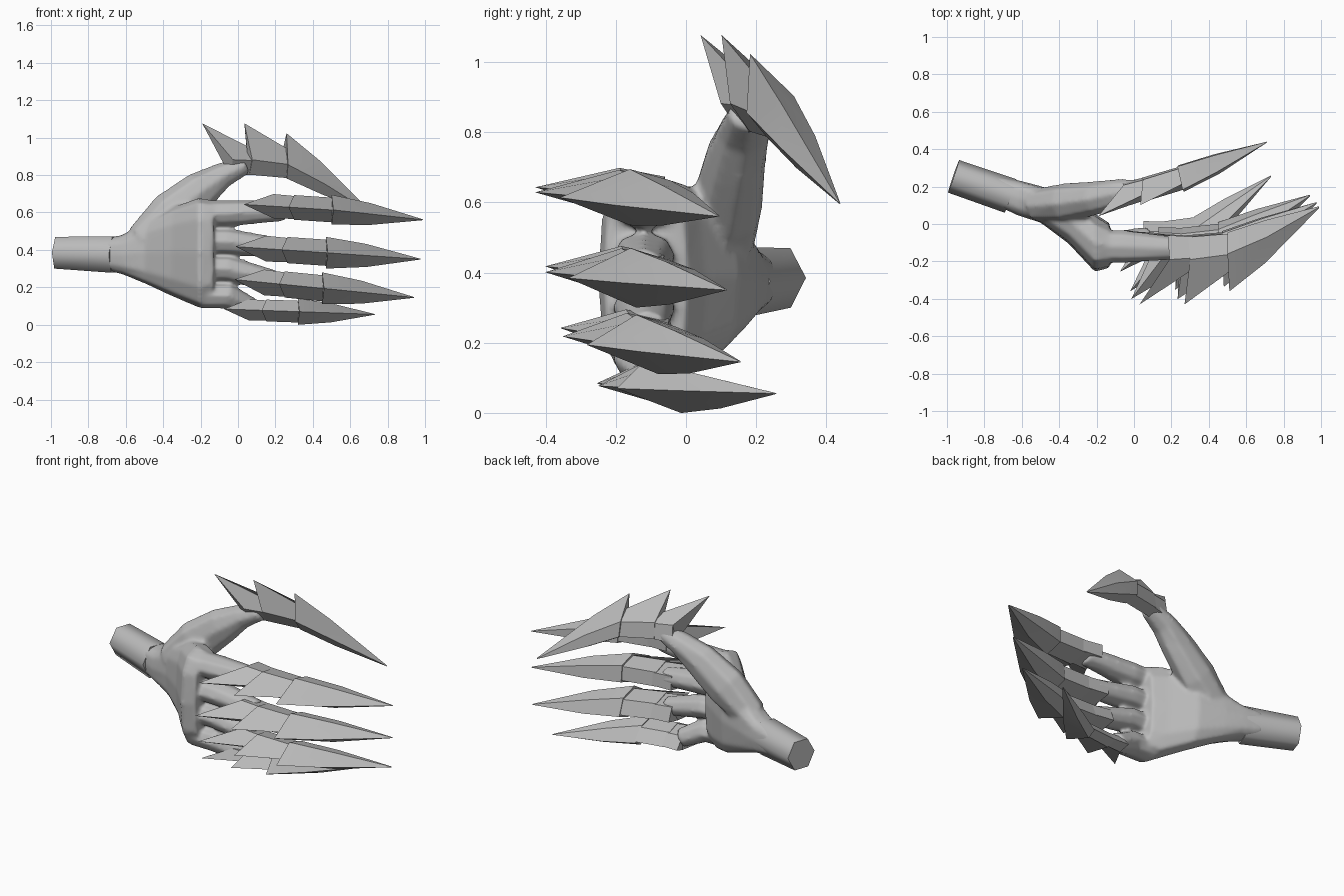
import bpy, bmesh, math
from mathutils import Vector

cube = bpy.data.objects.get("Cube")
if cube:
    bpy.data.objects.remove(cube, do_unlink=True)

GREY = (0.5, 0.5, 0.5, 1)
grey = bpy.data.materials.new("plain_grey")
grey.use_nodes = True
grey.diffuse_color = GREY
grey.node_tree.nodes["Principled BSDF"].inputs["Base Color"].default_value = GREY


def finish(bm, name, angle):
    bmesh.ops.recalc_face_normals(bm, faces=bm.faces)
    mesh = bpy.data.meshes.new(name)
    bm.to_mesh(mesh)
    bm.free()
    obj = bpy.data.objects.new(name, mesh)
    bpy.context.collection.objects.link(obj)
    mesh.materials.append(grey)
    bpy.ops.object.select_all(action='DESELECT')
    obj.select_set(True)
    bpy.context.view_layer.objects.active = obj
    bpy.ops.object.shade_smooth_by_angle(angle=math.radians(angle))
    return obj


def bridge(bm, rings):
    """Skin a list of vertex rings and close both ends."""
    n = len(rings[0])
    for a, b in zip(rings, rings[1:]):
        for i in range(n):
            j = (i + 1) % n
            bm.faces.new((a[i], a[j], b[j], b[i]))
    bm.faces.new(rings[0])
    bm.faces.new(rings[-1])


def limb(bm, stations, sides=8, power=1.0, axis=None):
    """Loft rings (x, y, z, half thickness, half height), square to the path or axis."""
    pts = [Vector(s[:3]) for s in stations]
    rings = []
    for i, s in enumerate(stations):
        t = axis or (pts[min(i + 1, len(pts) - 1)] - pts[max(i - 1, 0)]).normalized()
        side = t.cross(Vector((0, 0, 1))).normalized()
        up = side.cross(t)
        ring = []
        for k in range(sides):
            a = math.tau * k / sides
            c, d = math.cos(a), math.sin(a)
            c = math.copysign(abs(c) ** power, c)
            d = math.copysign(abs(d) ** power, d)
            ring.append(bm.verts.new(pts[i] + side * c * s[3] + up * d * s[4]))
        rings.append(ring)
    bridge(bm, rings)


# Palm, finger stems and thumb stem, fused into one smooth skin
bm = bmesh.new()
limb(bm, [(-.74, .18, .378, .08, .08), (-.62, .14, .375, .095, .105),
          (-.5, .105, .385, .098, .165), (-.35, .025, .39, .13, .24),
          (-.21, -.10, .385, .155, .295), (-.13, -.115, .39, .12, .275)],
     12, .7, Vector((1, 0, 0)))
stems = [(.595, .61, -.13, .25), (.445, .41, -.12, .22),
         (.30, .235, -.11, .2), (.155, .085, -.07, .08)]
for z0, z1, y1, x1 in stems:
    limb(bm, [(-.2, -.12, z0, .085, .07), (-.06, -.12, z0, .09, .072),
              (x1, y1, z1, .06, .056)])
limb(bm, [(-.52, .10, .45, .09, .09), (-.36, .115, .59, .105, .125),
          (-.2, .14, .72, .09, .105), (-.08, .165, .80, .078, .07),
          (.04, .18, .855, .06, .05)])
hand = finish(bm, "hand", 50)
remesh = hand.modifiers.new("fuse", 'REMESH')
remesh.mode = 'VOXEL'
remesh.voxel_size = 0.012
remesh.use_smooth_shade = True
smooth = hand.modifiers.new("soften", 'SMOOTH')
smooth.factor = 0.5
smooth.iterations = 6

# Wrist: crisp six-sided stump
bm = bmesh.new()
limb(bm, [(-.965, .255, .385, .092, .098), (-.66, .15, .375, .095, .112)], 6)
finish(bm, "wrist", 65)

# Claw plates: per ring, ridge (u, v), side (u, v), underside (u, v), half width
PLATES = {
    "rear_plate": [((.03, -.43), (.19, -.19), (.18, -.06), .065),
                   ((.32, -.24), (.34, -.18), (.34, -.07), .06)],
    "middle_plate": [((.27, -.43), (.30, -.19), (.29, -.07), .066),
                     ((.53, -.24), (.53, -.16), (.53, -.05), .066)],
    "claw": [((.51, -.36), (.50, -.16), (.50, -.045), .08),
             ((.70, -.21), (.71, -.07), (.70, .02), .058),
             ((.99, .085), (.99, .09), (.99, .095), .002)],
}

# Digit: origin, along, outward-to-palm, across, extra bend past the last joint
DIGITS = {
    "index": ((.50, -.16, .615), (1, 0, -.06), (0, 1, 0), (0, 0, 1), (0, 0, -.05)),
    "middle": ((.47, -.15, .385), (1.03, 0, -.07), (0, .93, 0), (0, -.1, 1.06), (0, .06, 0)),
    "ring": ((.45, -.11, .195), (1, .03, -.1), (0, .87, 0), (0, -.4, 1.06), (0, .06, 0)),
    "little": ((.32, -.07, .07), (.84, .02, -.03), (0, .65, 0), (0, -.7, .88), (0, .31, 0)),
    "thumb": ((.25, .24, .88), (.94, .25, 0), (0, .3, -.73), (-.22, .84, .3), (0, 0, -.2)),
}

for digit, frame in DIGITS.items():
    origin, along, inward, across, bend = map(Vector, frame)

    def place(uv, w):
        u, v = uv[0] - .5, uv[1] + .16
        return origin + along * u + inward * v + across * w + bend * max(u, 0)

    for plate, rows in PLATES.items():
        bm = bmesh.new()
        rings = []
        for ridge, side, under, w in rows:
            section = [(ridge, 0), (side, w), (under, w * .6),
                       (under, -w * .6), (side, -w)]
            rings.append([bm.verts.new(place(p, q)) for p, q in section])
        bridge(bm, rings)
        bmesh.ops.triangulate(bm, faces=[f for f in bm.faces if len(f.verts) > 4])
        finish(bm, digit + "_" + plate, 30)
